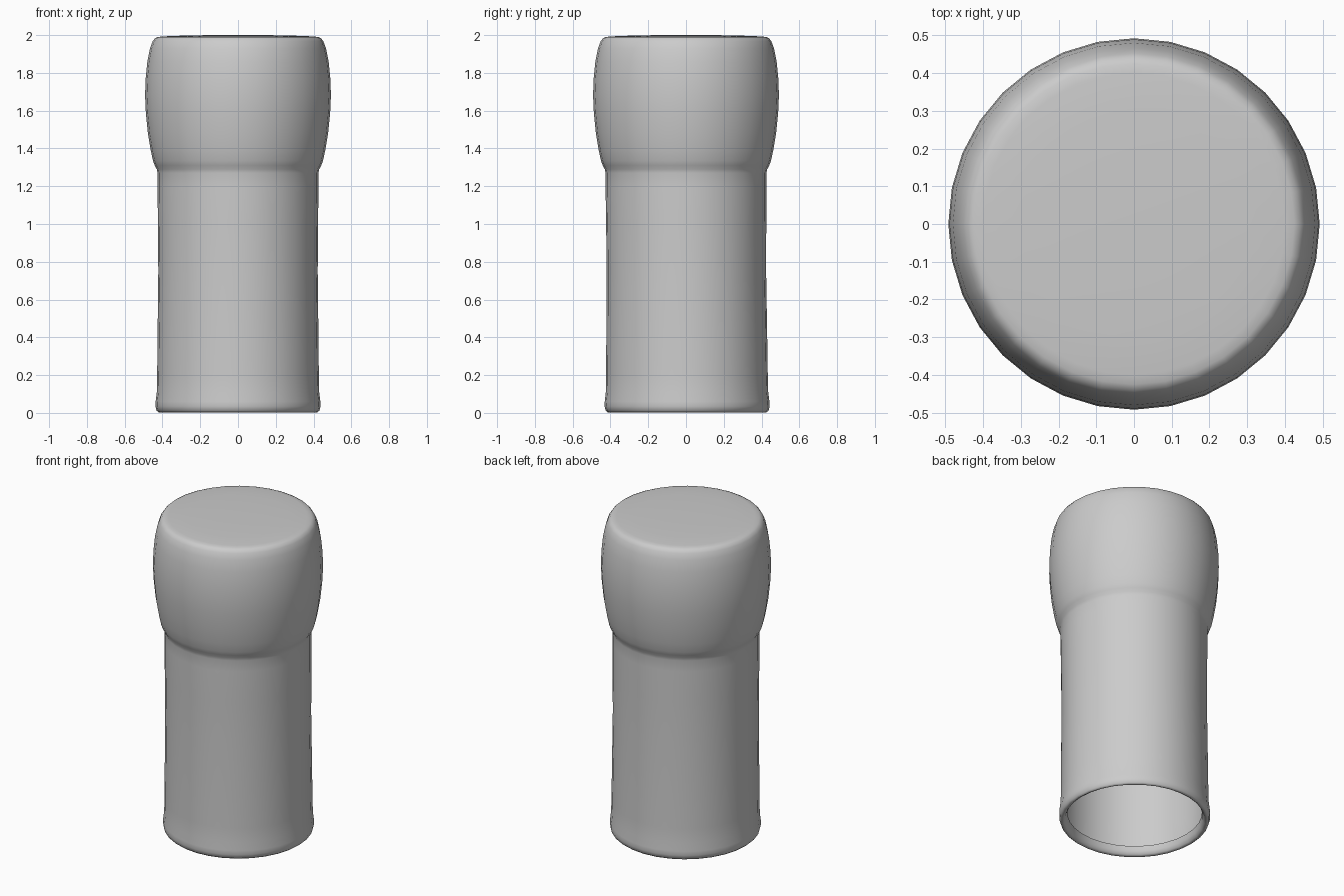
import bpy, bmesh, math

if "Cube" in bpy.data.objects:
    bpy.data.objects.remove(bpy.data.objects["Cube"])

SIDES = 32

# (radius, height) from the folded-in bottom lip, up the outside, to the crown
profile = [
    (0.39, 0.06), (0.395, 0.03), (0.405, 0.012), (0.42, 0.003), (0.431, 0.012),
    (0.437, 0.035), (0.436, 0.06), (0.430, 0.11), (0.428, 0.2), (0.426, 0.4),
    (0.422, 0.75), (0.424, 1.0), (0.426, 1.2), (0.426, 1.27), (0.430, 1.29),
    (0.441, 1.31), (0.450, 1.335), (0.462, 1.39), (0.477, 1.48),
    (0.488, 1.59), (0.492, 1.68), (0.489, 1.77), (0.480, 1.86), (0.466, 1.93),
    (0.452, 1.967), (0.440, 1.983), (0.425, 1.990), (0.40, 1.993),
    (0.30, 1.997), (0.15, 2.0),
]


def lean(z):
    """Small backward drift of the lower shaft."""
    return 0.006 * max(0.0, 1 - z / 1.2)


def lathe(name, pts):
    bm = bmesh.new()
    rings = []
    for r, z in pts:
        rings.append([bm.verts.new((r * math.cos(2 * math.pi * i / SIDES),
                                    r * math.sin(2 * math.pi * i / SIDES) + lean(z), z))
                      for i in range(SIDES)])
    for a, b in zip(rings, rings[1:]):
        for i in range(SIDES):
            j = (i + 1) % SIDES
            bm.faces.new((a[i], a[j], b[j], b[i]))
    # crown centre
    tip = bm.verts.new((0, 0, 2.0))
    for i in range(SIDES):
        bm.faces.new((rings[-1][i], rings[-1][(i + 1) % SIDES], tip))
    for f in bm.faces:
        f.smooth = True
    mesh = bpy.data.meshes.new(name)
    bm.to_mesh(mesh)
    bm.free()
    obj = bpy.data.objects.new(name, mesh)
    bpy.context.collection.objects.link(obj)
    return obj


# hollow shaft with bulging closed head, open at the bottom
lathe("capped_sleeve", profile)
